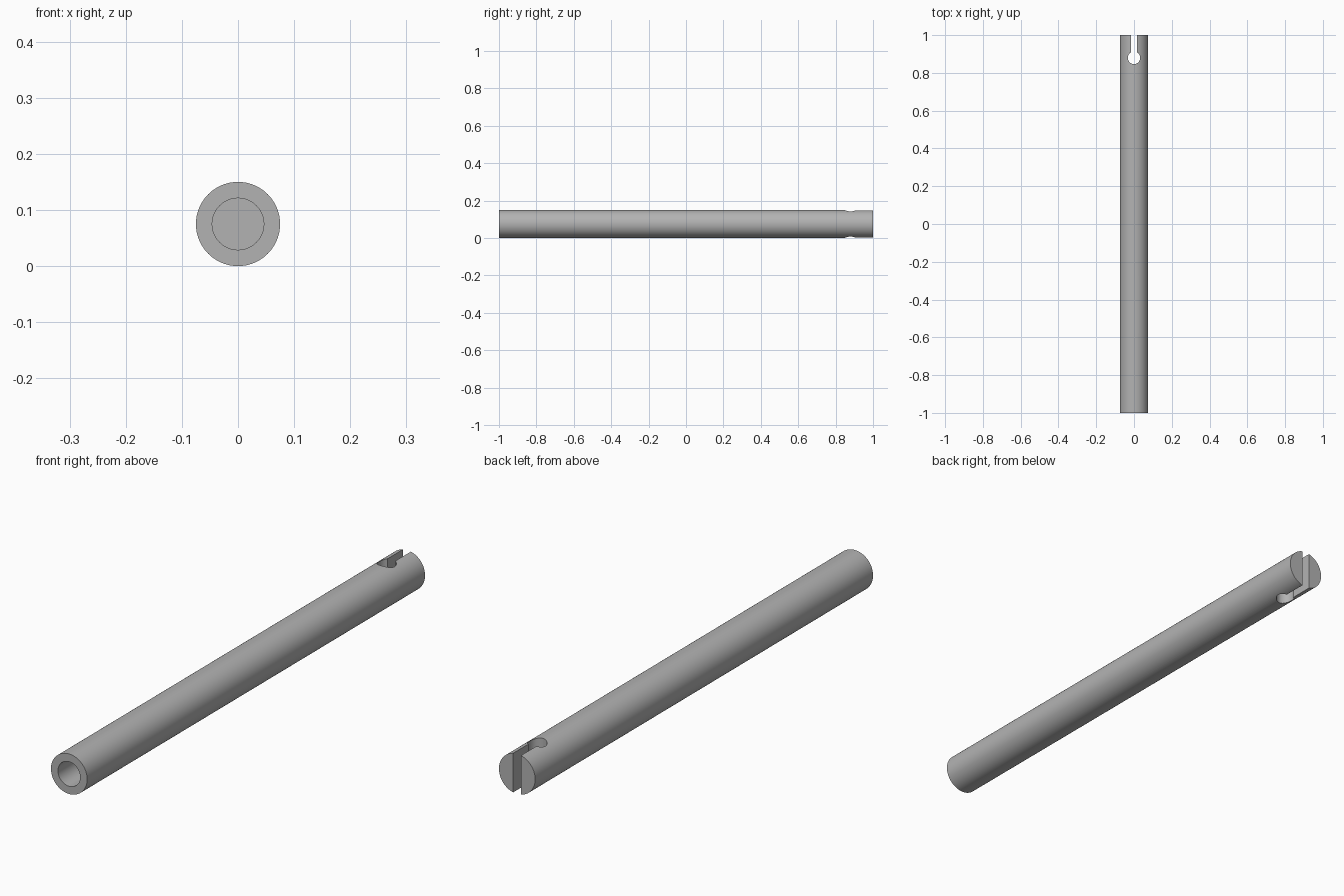
import bpy, bmesh, math
from mathutils import Matrix, Vector

cube = bpy.data.objects.get("Cube")
if cube:
    bpy.data.objects.remove(cube, do_unlink=True)

RADIUS, BORE_RADIUS, BORE_DEPTH = 0.075, 0.046, 0.4
EYE_Y, EYE_RADIUS, SLOT_HALF = 0.88, 0.033, 0.016

steel = bpy.data.materials.new("grey steel")
steel.use_nodes = True
steel.diffuse_color = (0.45, 0.45, 0.45, 1)
steel.node_tree.nodes["Principled BSDF"].inputs["Base Color"].default_value = steel.diffuse_color


def make_object(name, bm):
    bmesh.ops.recalc_face_normals(bm, faces=bm.faces)
    mesh = bpy.data.meshes.new(name)
    bm.to_mesh(mesh)
    bm.free()
    obj = bpy.data.objects.new(name, mesh)
    obj.data.materials.append(steel)
    bpy.context.collection.objects.link(obj)
    return obj


# Rod with a blind bore in the front end: one profile turned about its axis
profile = [(0, BORE_DEPTH - 1), (BORE_RADIUS, BORE_DEPTH - 1), (BORE_RADIUS, -1),
           (RADIUS, -1), (RADIUS, 1), (0, 1)]
bm = bmesh.new()
verts = [bm.verts.new((r, y, RADIUS)) for r, y in profile]
edges = [bm.edges.new(pair) for pair in zip(verts, verts[1:])]
bmesh.ops.spin(bm, geom=verts + edges, cent=(0, 0, RADIUS), axis=(0, 1, 0),
               angle=math.tau, steps=96, use_duplicate=False)
bmesh.ops.remove_doubles(bm, verts=bm.verts, dist=1e-5)
rod = make_object("slotted_rod", bm)

# Keyhole prism: round eye opening into a slot that leaves through the back end
start = math.pi / 2 + math.asin(SLOT_HALF / EYE_RADIUS)
sweep = math.tau - 2 * (start - math.pi / 2)
steps = 40
outline = [(EYE_RADIUS * math.cos(start + sweep * i / steps),
            EYE_Y + EYE_RADIUS * math.sin(start + sweep * i / steps))
           for i in range(steps + 1)]
outline += [(SLOT_HALF, 1.1), (-SLOT_HALF, 1.1)]
bm = bmesh.new()
face = bm.faces.new([bm.verts.new((x, y, -0.1)) for x, y in outline])
sides = bmesh.ops.extrude_face_region(bm, geom=[face], use_keep_orig=True)
top = [v for v in sides["geom"] if isinstance(v, bmesh.types.BMVert)]
bmesh.ops.translate(bm, verts=top, vec=(0, 0, 0.4))
cutter = make_object("keyhole_cutter", bm)
cutter.hide_render = True

# Cut the keyhole, then drop the cutter
cut = rod.modifiers.new("keyhole", 'BOOLEAN')
cut.operation, cut.solver, cut.object = 'DIFFERENCE', 'EXACT', cutter
bpy.ops.object.select_all(action='DESELECT')
bpy.context.view_layer.objects.active = rod
rod.select_set(True)
bpy.ops.object.modifier_apply(modifier=cut.name)
bpy.data.objects.remove(cutter, do_unlink=True)
bpy.ops.object.shade_smooth_by_angle(angle=math.radians(30))
